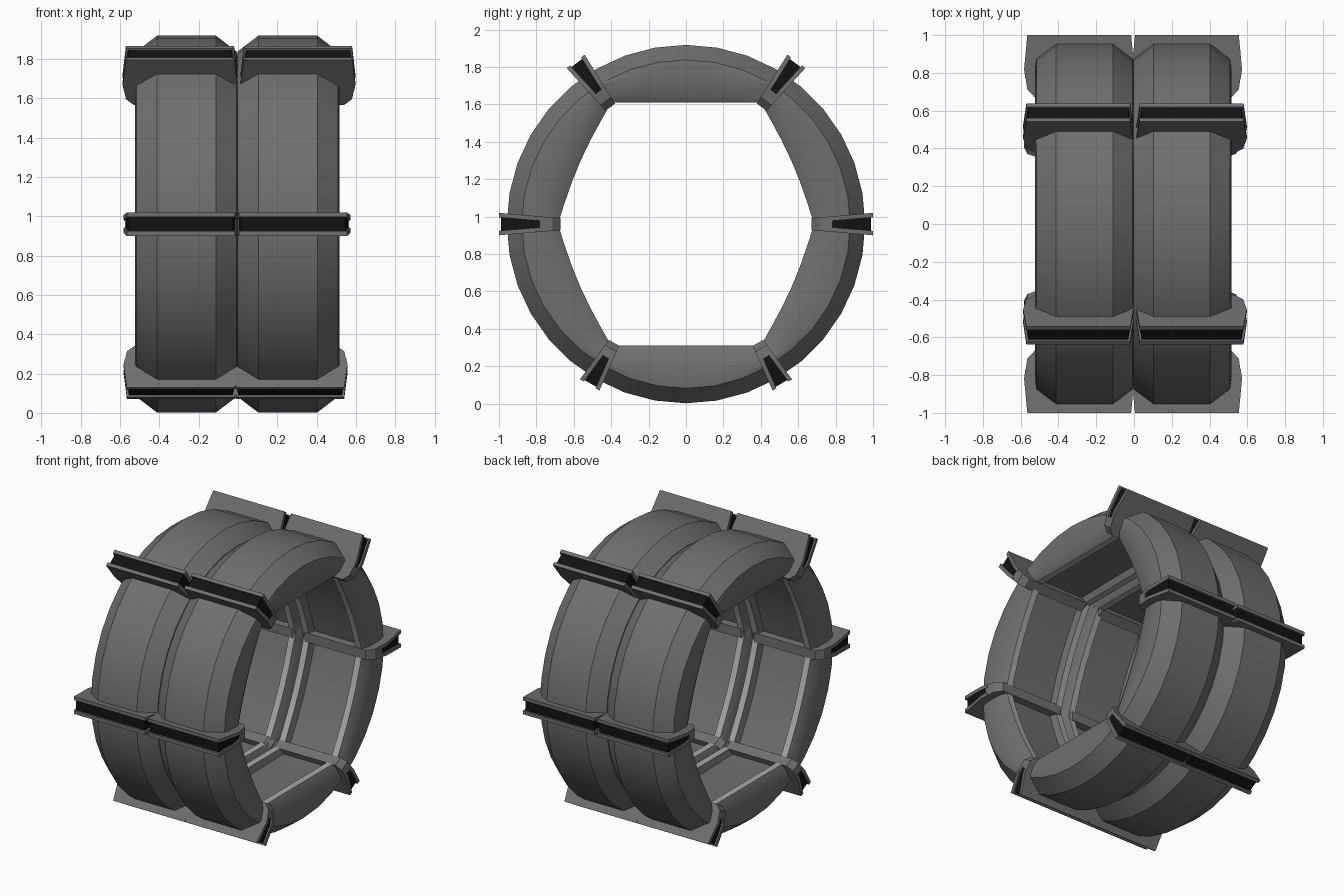
import bpy, bmesh, math
from mathutils import Vector

cube = bpy.data.objects.get("Cube")
if cube:
    bpy.data.objects.remove(cube, do_unlink=True)

CENTER_Z = 0.96
SIDES = 36


def material(name, value):
    mat = bpy.data.materials.new(name)
    mat.use_nodes = True
    color = (value, value, value, 1)
    mat.diffuse_color = color
    mat.node_tree.nodes["Principled BSDF"].inputs["Base Color"].default_value = color
    return mat


rubber = material("mid grey", 0.16)
lip_grey = material("light grey", 0.40)
black = material("black", 0.006)


def finish(bm, name, mats, smooth=None):
    bmesh.ops.recalc_face_normals(bm, faces=bm.faces)
    mesh = bpy.data.meshes.new(name)
    bm.to_mesh(mesh)
    bm.free()
    obj = bpy.data.objects.new(name, mesh)
    bpy.context.collection.objects.link(obj)
    for mat in mats:
        mesh.materials.append(mat)
    if smooth:
        bpy.ops.object.select_all(action='DESELECT')
        obj.select_set(True)
        bpy.context.view_layer.objects.active = obj
        bpy.ops.object.shade_smooth_by_angle(angle=math.radians(smooth))
    return obj


# Six-sided opening, its slanted edges bowed slightly outward
CORNERS = [Vector((0.685, 0)), Vector((0.40, 0.65)), Vector((-0.40, 0.65)),
           Vector((-0.685, 0)), Vector((-0.40, -0.65)), Vector((0.40, -0.65))]


def opening_point(step):
    per_edge = SIDES // 6
    edge, k = divmod(step, per_edge)
    f = k / per_edge
    p = CORNERS[edge].lerp(CORNERS[(edge + 1) % 6], f)
    bow = 0 if edge in (1, 4) else 0.025
    return p + p.normalized() * bow * math.sin(math.pi * f)


# Half section: sideways offset, share of the way from opening to tread, extra height
HALF_SECTION = [(0.15, 1, 0), (0.255, 1, -0.08), (0.262, 0.55, 0), (0.25, 0, 0.045),
                (0.225, 0, 0), (0.18, 0, 0), (0.165, 0, 0.045)]
SECTION = HALF_SECTION + [(-x, f, h) for x, f, h in reversed(HALF_SECTION)]
LIP_SEGMENTS = (4, len(SECTION) - 6)


def tyre(name, x0):
    bm = bmesh.new()
    rings = []
    for i in range(SIDES):
        a = math.tau * i / SIDES
        outer = Vector((math.cos(a), math.sin(a))) * 0.958
        inner = opening_point(i)
        ring = []
        for dx, f, h in SECTION:
            p = inner.lerp(outer, f)
            p += p.normalized() * h
            ring.append(bm.verts.new((x0 + dx, p.x, CENTER_Z + p.y)))
        rings.append(ring)
    n = len(SECTION)
    for i in range(SIDES):
        a, b = rings[i], rings[(i + 1) % SIDES]
        for j in range(n):
            k = (j + 1) % n
            face = bm.faces.new((a[j], a[k], b[k], b[j]))
            face.material_index = 1 if j in LIP_SEGMENTS else 0
    finish(bm, name, (rubber, lip_grey), 25)


def wedge(name, outline, low, high, x0, start, end, mat):
    """Plate in the x / start-to-end plane whose thickness varies along its length."""
    axis = end - start
    across = Vector((-axis.y, axis.x)).normalized()
    bm = bmesh.new()
    layers = []
    for side in (low, high):
        layer = []
        for x, t in outline:
            p = start + axis * t + across * side(t)
            layer.append(bm.verts.new((x0 + x, p.x, p.y)))
        layers.append(layer)
    bm.faces.new(layers[0])
    bm.faces.new(list(reversed(layers[1])))
    n = len(outline)
    for j in range(n):
        k = (j + 1) % n
        bm.faces.new((layers[0][j], layers[0][k], layers[1][k], layers[1][j]))
    finish(bm, name, (mat,))


def mirrored(half):
    return half + [(-x, t) for x, t in reversed(half)]


BLOCK = mirrored([(0.235, 0), (0.275, 0.13), (0.285, 0.34)])
FLANGE = mirrored([(0.285, 0.30), (0.292, 0.45), (0.275, 1)])
WEB = mirrored([(0.276, 0.34), (0.28, 0.5), (0.264, 0.965)])


def outer_half(t):
    return 0.032 + 0.028 * t


def inner_half(t):
    return 0.008 + 0.028 * t


def clamp(name, x0, start, end):
    wedge(name + "_inner_block", BLOCK, lambda t: -outer_half(t), outer_half,
          x0, start, end, rubber)
    wedge(name + "_lower_flange", FLANGE, lambda t: -outer_half(t), lambda t: -inner_half(t),
          x0, start, end, rubber)
    wedge(name + "_upper_flange", FLANGE, inner_half, outer_half, x0, start, end, rubber)
    wedge(name + "_dark_web", WEB, lambda t: -inner_half(t), inner_half,
          x0, start, end, black)


# Two tyres side by side
tyre("right_tyre", -0.262)
tyre("left_tyre", 0.253)

# Clamp levels: name, inner end, outer end, and centre of the right and left clamp
LEVELS = [("upper", (0.405, 1.585), (0.59, 1.83), -0.295, 0.305),
          ("middle", (0.67, 0.96), (1.0, 0.96), -0.29, 0.28),
          ("lower", (0.385, 0.325), (0.515, 0.10), -0.29, 0.265)]
for level, inner, outer, right_x, left_x in LEVELS:
    for end_name, sign in (("front", -1), ("back", 1)):
        start = Vector((inner[0] * sign, inner[1]))
        end = Vector((outer[0] * sign, outer[1]))
        clamp(f"{level}_{end_name}_right_clamp", right_x, start, end)
        clamp(f"{level}_{end_name}_left_clamp", left_x, start, end)
